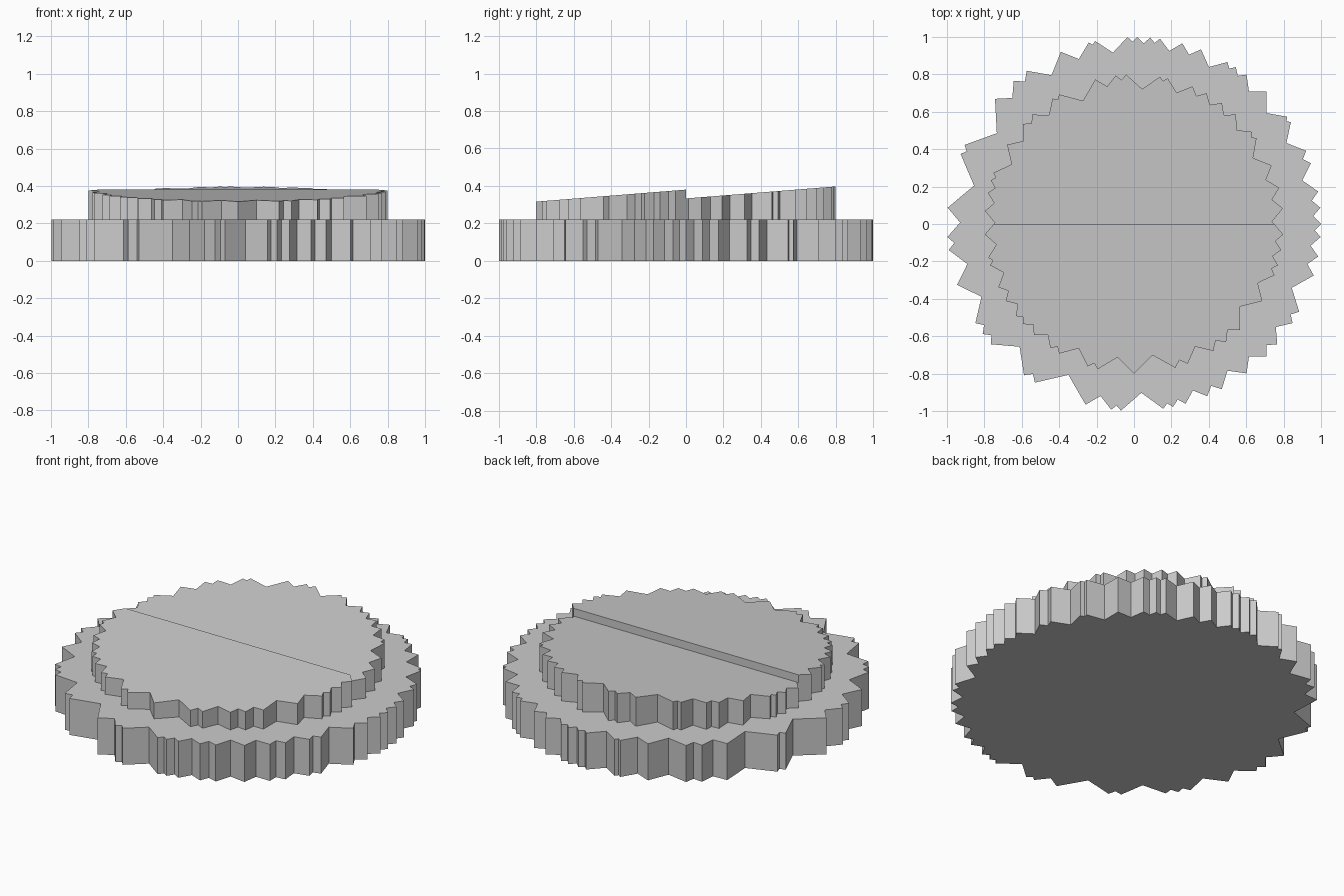
import bpy
import bmesh
from math import cos, sin, tan, radians, pi
from mathutils import Vector

cube = bpy.data.objects.get("Cube")
if cube:
    bpy.data.objects.remove(cube, do_unlink=True)

# Single plain grey finish
grey = bpy.data.materials.new("plain grey")
grey.use_nodes = True
GREY_COLOUR = (0.6, 0.6, 0.6, 1)
grey.diffuse_color = GREY_COLOUR
grey.node_tree.nodes["Principled BSDF"].inputs["Base Color"].default_value = GREY_COLOUR

# Tooth tip angles in degrees, counter-clockwise from +x
BASE_TIPS = [0, 5, 10, 19, 23, 33, 35, 45, 53, 57, 60, 69, 75, 82, 85, 89, 92,
             102, 104, 113, 125, 130, 138, 155, 158, 175, 184, 188, 199, 212,
             216, 220, 234, 238, 255, 263, 266, 279, 282, 286, 293, 298, 307,
             315, 320, 328, 332, 344, 350, 356]
DIAL_TIPS = [6, 14, 23, 35, 38, 47, 54, 61, 67, 77, 80, 93, 97, 105, 120, 123,
             133, 138, 148, 160, 163, 168, 175, 184, 193, 196, 205, 211, 218,
             222, 228, 236, 240, 252, 256, 270, 286, 291, 302, 308, 315, 329,
             340, 344, 350, 356]


def toothed_outline(tips, radius):
    """Right-angled teeth whose tips lie on a circle; flanks meet in notches."""
    points = []
    for i, tip in enumerate(tips):
        following = tips[i + 1] if i + 1 < len(tips) else tips[0] + 360
        a = radians(tip)
        half = radians(following - tip) / 2
        notch = radius * (cos(half) - sin(half) / tan(half + pi / 4))
        points.append((radius * cos(a), radius * sin(a)))
        points.append((notch * cos(a + half), notch * sin(a + half)))
    return points


def toothed_slab(name, tips, radius, bottom, top_height, keep=None):
    """Extrude an outline up to top_height(y); keep = -1 or 1 keeps one half."""
    bm = bmesh.new()
    bm.faces.new([bm.verts.new((x, y, bottom))
                  for x, y in toothed_outline(tips, radius)])
    if keep:
        bmesh.ops.bisect_plane(bm, geom=bm.verts[:] + bm.edges[:] + bm.faces[:],
                               plane_co=Vector(), plane_no=Vector((0, -keep, 0)),
                               clear_outer=True)
    raised = bmesh.ops.extrude_face_region(bm, geom=bm.faces[:],
                                           use_keep_orig=True)
    for item in raised["geom"]:
        if isinstance(item, bmesh.types.BMVert):
            item.co.z = top_height(item.co.y)
    bmesh.ops.recalc_face_normals(bm, faces=bm.faces[:])
    mesh = bpy.data.meshes.new(name)
    bm.to_mesh(mesh)
    bm.free()
    mesh.materials.append(grey)
    obj = bpy.data.objects.new(name, mesh)
    bpy.context.collection.objects.link(obj)
    return obj


# Wide toothed base
BASE_TOP = 0.22
toothed_slab("toothed_base", BASE_TIPS, 1.0, 0, lambda y: BASE_TOP)

# Upper disc in two sloping halves with a step between them
SLOPE = 0.08
toothed_slab("front_sloped_half", DIAL_TIPS, 0.8, BASE_TOP,
             lambda y: 0.38 + SLOPE * y, keep=-1)
toothed_slab("back_sloped_half", DIAL_TIPS, 0.8, BASE_TOP,
             lambda y: 0.333 + SLOPE * y, keep=1)
